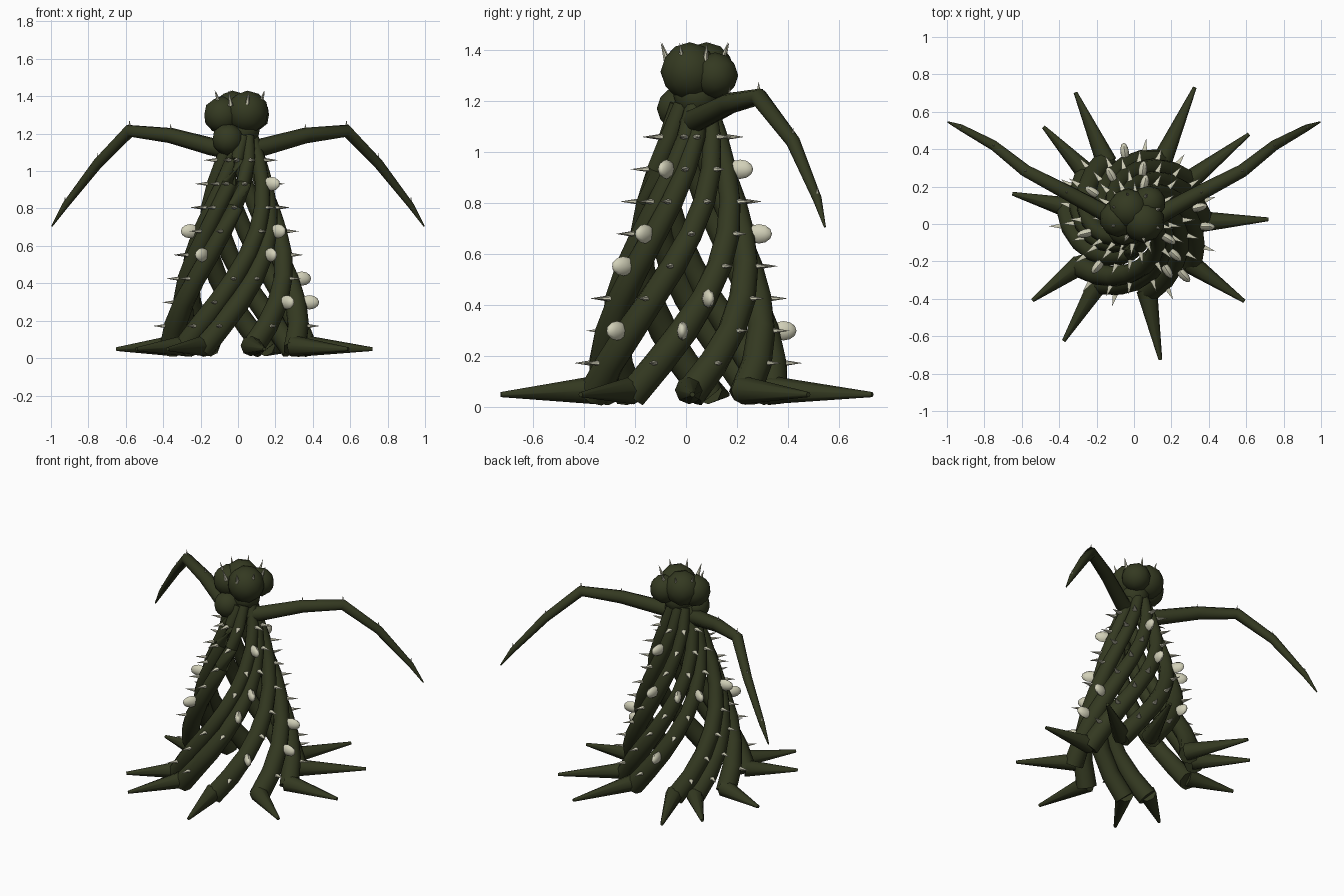
import bpy, bmesh, math
from mathutils import Vector, Matrix

cube = bpy.data.objects.get("Cube")
if cube:
    bpy.data.objects.remove(cube, do_unlink=True)


def make_material(name, rgb):
    mat = bpy.data.materials.new(name)
    mat.use_nodes = True
    mat.diffuse_color = (*rgb, 1)
    bsdf = mat.node_tree.nodes["Principled BSDF"]
    bsdf.inputs["Base Color"].default_value = (*rgb, 1)
    bsdf.inputs["Roughness"].default_value = 0.8
    return mat


BARK = make_material("dark olive bark", (0.034, 0.041, 0.015))
BONE = make_material("pale bone", (0.64, 0.63, 0.48))


def finish(name, bm, mat, angle=50):
    mesh = bpy.data.meshes.new(name)
    bm.to_mesh(mesh)
    bm.free()
    mesh.materials.append(mat)
    obj = bpy.data.objects.new(name, mesh)
    bpy.context.collection.objects.link(obj)
    bpy.ops.object.select_all(action='DESELECT')
    obj.select_set(True)
    bpy.context.view_layer.objects.active = obj
    bpy.ops.object.shade_smooth_by_angle(angle=math.radians(angle))


def tube(bm, points, radii, sides=8):
    """Sweep a tapered ring along a path and cap both ends."""
    points = [Vector(p) for p in points]
    rings = []
    for i, (p, r) in enumerate(zip(points, radii)):
        along = points[min(i + 1, len(points) - 1)] - points[max(i - 1, 0)]
        along.normalize()
        side = along.cross(Vector((0.3, 0.2, 1))).normalized()
        up = side.cross(along)
        rings.append([bm.verts.new(p + r * (side * math.cos(a) + up * math.sin(a)))
                      for a in (math.tau * k / sides for k in range(sides))])
    for a, b in zip(rings, rings[1:]):
        for k in range(sides):
            n = (k + 1) % sides
            bm.faces.new((a[k], a[n], b[n], b[k]))
    bm.faces.new(rings[0][::-1])
    bm.faces.new(rings[-1])
    bmesh.ops.recalc_face_normals(bm, faces=bm.faces)


def frame(pos, direction):
    """Local z follows the direction, local x stays level."""
    z = Vector(direction).normalized()
    x = Vector((0, 0, 1)).cross(z)
    x = x.normalized() if x.length > 0.01 else Vector((1, 0, 0))
    turn = Matrix((x, z.cross(x), z)).transposed().to_4x4()
    return Matrix.Translation(pos) @ turn


def spike(bm, pos, direction, length, radius, sides=6, tip=0.0, widen=1.0):
    direction = Vector(direction).normalized()
    matrix = frame(Vector(pos) + direction * length / 2, direction)
    bmesh.ops.create_cone(bm, cap_ends=True, segments=sides, radius1=radius,
                          radius2=tip, depth=length,
                          matrix=matrix @ Matrix.Diagonal((widen, 1, 1, 1)))


def radial(degrees):
    a = math.radians(degrees)
    return Vector((math.cos(a), math.sin(a), 0))


# Twisted trunk of ten vines, each with a pointed root
STEPS = 9
TWIST = 16
LEAN = Vector((0.015, 0.03, 1.14))
roots = [(2, .72), (38, .78), (66, .80), (114, .77), (133, .71),
         (166, .67), (217, .68), (239, .73), (281, .74), (325, .72)]
pods = {(9, 2), (8, 2), (2, 2), (9, 3), (7, 4), (5, 4), (1, 5), (0, 5),
        (3, 5), (7, 5), (2, 5), (6, 7), (9, 7)}
bare = {(7, 2), (6, 4), (5, 2)}
thorn_bm = bmesh.new()
pod_bm = bmesh.new()

for v, (angle, reach) in enumerate(roots):
    path, radii = [], []
    for i in range(STEPS + 1):
        t = i / STEPS
        out = radial(angle + TWIST * i)
        p = out * (0.37 - 0.28 * t - 0.03 * t ** 3) + LEAN * t + Vector((0, 0, 0.045))
        r = 0.062 - 0.028 * t
        path.append(p)
        radii.append(r)
        if (v, i) in pods:
            # Pods are upright, narrow lozenges
            shape = Matrix.Diagonal((0.023, 0.038, 0.052, 1))
            bmesh.ops.create_uvsphere(pod_bm, u_segments=8, v_segments=6, radius=1,
                                      matrix=frame(p + out * (r + 0.016), out) @ shape)
        elif 0 < i < STEPS and (v, i) not in bare:
            spike(thorn_bm, p + out * r * 0.75, out, 0.075, 0.012, widen=1.5)
    bm = bmesh.new()
    tube(bm, path, radii)
    finish(f"vine_{v + 1}", bm, BARK)

    bm = bmesh.new()
    start = radial(angle) * 0.36 + Vector((0, 0, 0.066))
    end = radial(angle) * reach + Vector((0, 0, 0.048))
    spike(bm, start, end - start, (end - start).length, 0.056, 8, 0.01)
    finish(f"root_{v + 1}", bm, BARK)

# Jointed arms, mirrored
arm = [(.04, .01, 1.11), (.14, .05, 1.13), (.36, .17, 1.19), (.58, .285, 1.215),
       (.75, .42, 1.04), (.925, .515, .815), (.995, .545, .705)]
arm_radii = [.05, .048, .042, .035, .028, .018, .004]
for name, sign in (("left_arm", 1), ("right_arm", -1)):
    points = [Vector((x * sign, y, z)) for x, y, z in arm]
    bm = bmesh.new()
    tube(bm, points, arm_radii)
    finish(name, bm, BARK)
    for p, r in list(zip(points, arm_radii))[2:6]:
        spike(thorn_bm, p + Vector((0, 0, r * 0.6)), (0, 0, 1), 0.04, 0.008)

# Lumpy head
lumps = [(.05, .015, 1.315, .115), (-.085, .03, 1.3, .1), (.08, .115, 1.3, .09),
         (-.03, .08, 1.32, .11), (-.055, -.03, 1.17, .085), (.03, .04, 1.22, .09)]
for n, (x, y, z, r) in enumerate(lumps):
    bm = bmesh.new()
    bmesh.ops.create_icosphere(bm, subdivisions=2, radius=r,
                               matrix=Matrix.Translation((x, y, z)))
    finish(f"head_lump_{n + 1}", bm, BARK)

# Crown of thorns
for k in range(8):
    out = radial(45 * k + 20)
    spike(thorn_bm, out * 0.115 + Vector((0.01, 0.035, 1.35)),
          out * 0.35 + Vector((0, 0, 1)), 0.085, 0.014)

finish("thorns", thorn_bm, BONE)
finish("pods", pod_bm, BONE)
